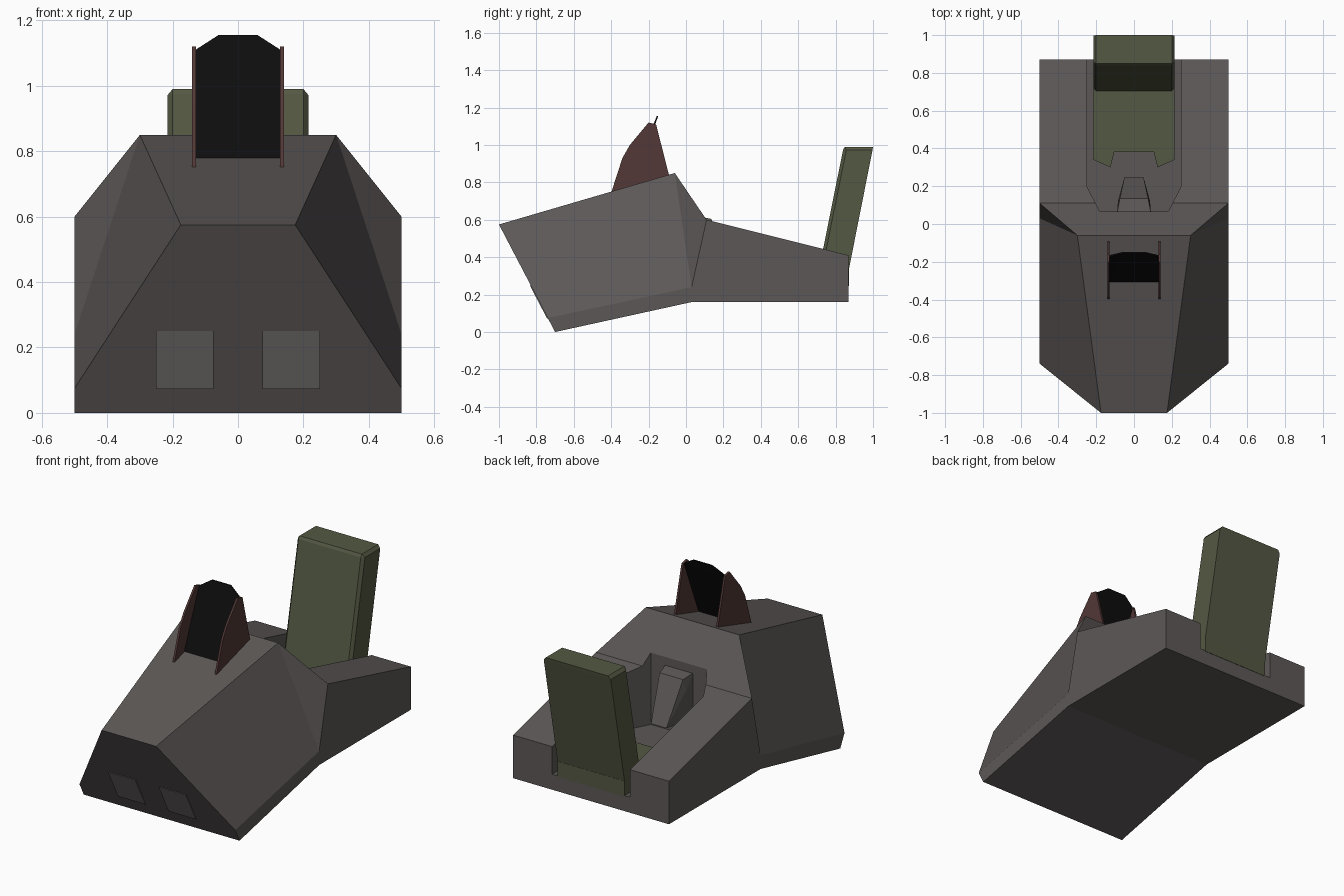
import bpy, bmesh

if "Cube" in bpy.data.objects:
    bpy.data.objects.remove(bpy.data.objects["Cube"])


def material(name, rgb):
    m = bpy.data.materials.new(name)
    m.diffuse_color = (*rgb, 1)
    m.use_nodes = True
    m.node_tree.nodes["Principled BSDF"].inputs["Base Color"].default_value = m.diffuse_color
    return m


GREY = material("dark grey paint", (0.107, 0.097, 0.094))
LAMP = material("light grey lamp", (0.18, 0.165, 0.16))
OLIVE = material("olive seat", (0.088, 0.098, 0.055))
BROWN = material("red brown bracket", (0.085, 0.040, 0.038))
BLACK = material("black screen", (0.004, 0.004, 0.004))


def finish(name, bm, mat):
    bmesh.ops.recalc_face_normals(bm, faces=bm.faces)
    me = bpy.data.meshes.new(name)
    bm.to_mesh(me)
    bm.free()
    me.materials.append(mat)
    ob = bpy.data.objects.new(name, me)
    bpy.context.collection.objects.link(ob)
    return ob


def hull(name, pts, mat, mirror=False):
    """Convex solid around points, optionally mirrored across x."""
    bm = bmesh.new()
    for x, y, z in pts:
        bm.verts.new((x, y, z))
        if mirror:
            bm.verts.new((-x, y, z))
    bmesh.ops.convex_hull(bm, input=bm.verts)
    bmesh.ops.dissolve_limit(bm, angle_limit=0.01, verts=bm.verts, edges=bm.edges)
    return finish(name, bm, mat)


def prism(name, half, z0, z1, mat):
    """Extrude a plan outline (right half given) from z0 to z1."""
    outline = half + [(-x, y) for x, y in reversed(half)]
    bm = bmesh.new()
    f = bm.faces.new([bm.verts.new((x, y, z0)) for x, y in outline])
    ext = bmesh.ops.extrude_face_region(bm, geom=[f])
    for v in ext["geom"]:
        if isinstance(v, bmesh.types.BMVert):
            v.co.z = z1
    return finish(name, bm, mat)


# Hull: right-hand corners, mirrored to the left
corners = dict(
    nose=(0.175, -1.0, 0.575), ridge=(0.30, -0.06, 0.85),
    shoulder=(0.5, 0.11, 0.60), tail_top=(0.5, 0.87, 0.41),
    tail_low=(0.5, 0.87, 0.16), keel=(0.5, 0.03, 0.16),
    chin=(0.5, -0.70, 0.0), cheek=(0.5, -0.739, 0.075),
    waist=(0.5, 0.03, 0.24))
bm = bmesh.new()
R = {k: bm.verts.new(c) for k, c in corners.items()}
L = {k: bm.verts.new((-c[0], c[1], c[2])) for k, c in corners.items()}
loop = ["nose", "ridge", "shoulder", "tail_top", "tail_low", "keel", "chin", "cheek", "nose"]
for a, b in zip(loop, loop[1:]):
    bm.faces.new([R[a], R[b], L[b], L[a]])
for S in (R, L):
    for f in ("nose ridge waist cheek", "ridge shoulder waist",
              "cheek waist keel chin", "waist shoulder tail_top tail_low keel"):
        bm.faces.new([S[k] for k in f.split()])
body = finish("hull_body", bm, GREY)

# Cockpit opening, open through the tail
cutter = prism("cockpit_cutter", [(0.18, 0.065), (0.25, 0.20), (0.25, 1.2)], 0.25, 1.3, GREY)
cutter.hide_render = True
mod = body.modifiers.new("cockpit", 'BOOLEAN')
mod.operation, mod.solver, mod.object = 'DIFFERENCE', 'EXACT', cutter
bpy.context.view_layer.objects.active = body
bpy.ops.object.modifier_apply(modifier=mod.name)
bpy.data.objects.remove(cutter)

# Control console on the front cockpit wall
hull("control_console", [(0.09, 0.055, 0.62), (0.075, 0.135, 0.605), (0.085, 0.12, 0.54),
                         (0.05, 0.25, 0.36), (0.09, 0.055, 0.36)], GREY, True)

# Seat: cushion with forked front, base block, tilted backrest
prism("seat_cushion", [(0.105, 0.38), (0.125, 0.30), (0.215, 0.34), (0.215, 0.868)],
      0.245, 0.30, OLIVE)
hull("seat_base", [(0.215, y, z) for y in (0.72, 0.872) for z in (0.245, 0.335)], OLIVE, True)
hull("seat_backrest", [(0.20, 0.70, 0.28), (0.215, 0.717, 0.28),
                       (0.20, 0.84, 0.975), (0.215, 0.857, 0.972),
                       (0.20, 0.85, 0.99), (0.20, 1.0, 0.99),
                       (0.215, 0.997, 0.972), (0.215, 0.86, 0.28)], OLIVE, True)

# Windscreen brackets
side = [(-0.40, 0.745), (-0.34, 0.93), (-0.30, 1.0), (-0.20, 1.12), (-0.16, 1.11), (-0.09, 0.835)]
for s, label in ((1, "right"), (-1, "left")):
    hull("screen_bracket_" + label, [(s * x, y, z) for x in (0.129, 0.141) for y, z in side], BROWN)

# Sloped black windscreen
hull("windscreen", [(x, y + d, z) for d in (-0.004, 0.004) for x, y, z in
                    ((0.13, -0.304, 0.78), (0.13, -0.169, 1.11), (0.06, -0.152, 1.155))],
     BLACK, True)

# Headlamp plates on the sloped front
for s, label in ((1, "right"), (-1, "left")):
    hull("headlamp_" + label, [(s * x, -1 + (0.575 - z) * 0.5217 + d, z)
                               for x in (0.075, 0.25) for z in (0.073, 0.25)
                               for d in (-0.005, 0.002)], LAMP)
